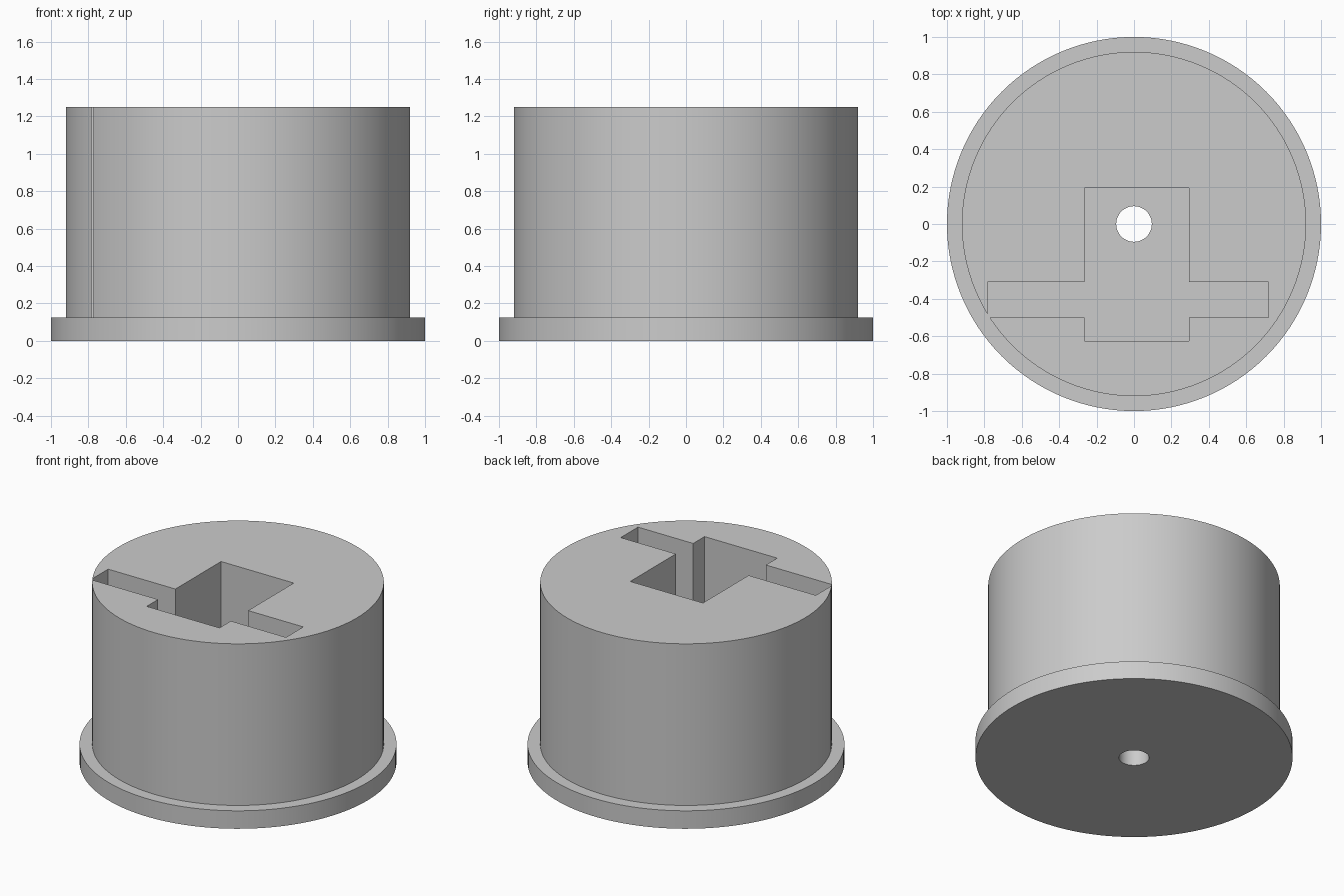
import bpy
import bmesh
import math

FLOOR, TOP = 0.125, 1.25
SEGMENTS = 128

cube = bpy.data.objects.get("Cube")
if cube:
    bpy.data.objects.remove(cube, do_unlink=True)

grey = bpy.data.materials.new("light grey")
grey.use_nodes = True
colour = (0.6, 0.6, 0.6, 1)
grey.diffuse_color = colour
grey.node_tree.nodes["Principled BSDF"].inputs["Base Color"].default_value = colour


def make_object(name, bm):
    bmesh.ops.recalc_face_normals(bm, faces=bm.faces)
    mesh = bpy.data.meshes.new(name)
    bm.to_mesh(mesh)
    bm.free()
    mesh.materials.append(grey)
    obj = bpy.data.objects.new(name, mesh)
    bpy.context.collection.objects.link(obj)
    return obj


def lathe(name, profile):
    """Revolve (radius, z) rings into a closed solid."""
    bm = bmesh.new()
    rings = []
    for r, z in profile:
        angles = [math.tau * i / SEGMENTS for i in range(SEGMENTS)]
        rings.append([bm.verts.new((r * math.cos(a), r * math.sin(a), z)) for a in angles])
    for low, high in zip(rings, rings[1:]):
        for i in range(SEGMENTS):
            j = (i + 1) % SEGMENTS
            bm.faces.new((low[i], low[j], high[j], high[i]))
    bm.faces.new(rings[0])
    bm.faces.new(rings[-1])
    return make_object(name, bm)


def prism(name, outline, z0, z1):
    """Extrude a flat outline upwards."""
    bm = bmesh.new()
    face = bm.faces.new([bm.verts.new((x, y, z0)) for x, y in outline])
    result = bmesh.ops.extrude_face_region(bm, geom=[face])
    verts = [v for v in result["geom"] if isinstance(v, bmesh.types.BMVert)]
    bmesh.ops.translate(bm, verts=verts, vec=(0, 0, z1 - z0))
    return make_object(name, bm)


# Round body standing on a wider flange
body = lathe("flanged_body", [(1, 0), (1, FLOOR), (0.92, FLOOR), (0.92, TOP)])

# Cross-shaped pocket: a wide block with a narrow slot through it
left, right, front, back = -0.265, 0.295, -0.625, 0.192
arm_l, arm_r, arm_f, arm_b = -0.783, 0.72, -0.5, -0.31
cross = [(left, front), (right, front), (right, arm_f), (arm_r, arm_f),
         (arm_r, arm_b), (right, arm_b), (right, back), (left, back),
         (left, arm_b), (arm_l, arm_b), (arm_l, arm_f), (left, arm_f)]
pocket = prism("pocket_cutter", cross, FLOOR, TOP + 0.2)

# Centre hole through the floor
hole = lathe("hole_cutter", [(0.095, -0.2), (0.095, TOP + 0.1)])

for cutter in (pocket, hole):
    cutter.hide_render = True
    cutter.hide_viewport = True
    cut = body.modifiers.new(cutter.name, "BOOLEAN")
    cut.operation = "DIFFERENCE"
    cut.solver = "EXACT"
    cut.object = cutter

# Bake the cuts and drop the cutters
bpy.context.view_layer.update()
depsgraph = bpy.context.evaluated_depsgraph_get()
cut_mesh = bpy.data.meshes.new_from_object(body.evaluated_get(depsgraph))
body.modifiers.clear()
body.data = cut_mesh
for cutter in (pocket, hole):
    bpy.data.objects.remove(cutter, do_unlink=True)

# Smooth round walls with crisp rims
bpy.ops.object.select_all(action="DESELECT")
body.select_set(True)
bpy.context.view_layer.objects.active = body
bpy.ops.object.shade_smooth_by_angle(angle=math.radians(30))
